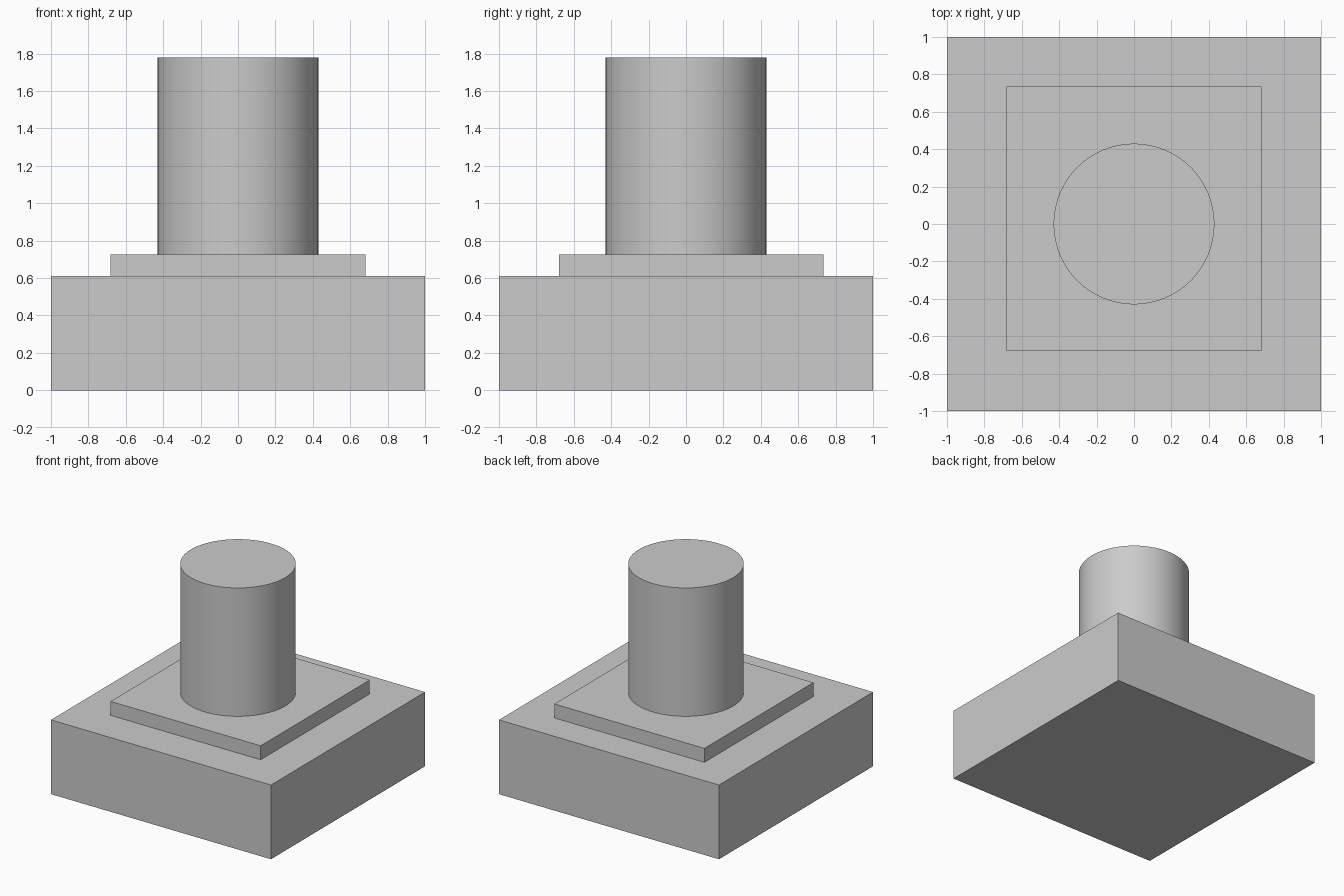
import bpy
import math

cube = bpy.data.objects.get("Cube")
if cube:
    bpy.data.objects.remove(cube, do_unlink=True)

grey = bpy.data.materials.new("plain_grey")
grey.use_nodes = True
colour = (0.6, 0.6, 0.6, 1)
grey.diffuse_color = colour
grey.node_tree.nodes["Principled BSDF"].inputs["Base Color"].default_value = colour


def finish(name):
    obj = bpy.context.object
    obj.name = name
    obj.data.materials.append(grey)
    bpy.ops.object.transform_apply(location=False, rotation=False, scale=True)
    return obj


def block(name, low, high):
    """Box between two opposite corners."""
    centre = [(a + b) / 2 for a, b in zip(low, high)]
    bpy.ops.mesh.primitive_cube_add(size=1, location=centre)
    bpy.context.object.scale = [b - a for a, b in zip(low, high)]
    return finish(name)


BASE_TOP, PLATE_TOP, COLUMN_TOP = 0.61, 0.725, 1.78

# Heavy square base
block("base", (-1, -1, 0), (1, 1, BASE_TOP))

# Raised plate, slightly longer towards the back
block("raised_plate", (-0.682, -0.68, BASE_TOP), (0.682, 0.735, PLATE_TOP))

# Round column
bpy.ops.mesh.primitive_cylinder_add(
    vertices=64, radius=0.43, depth=COLUMN_TOP - PLATE_TOP,
    location=(0, 0, (PLATE_TOP + COLUMN_TOP) / 2))
finish("column")
bpy.ops.object.shade_smooth_by_angle(angle=math.radians(30))
